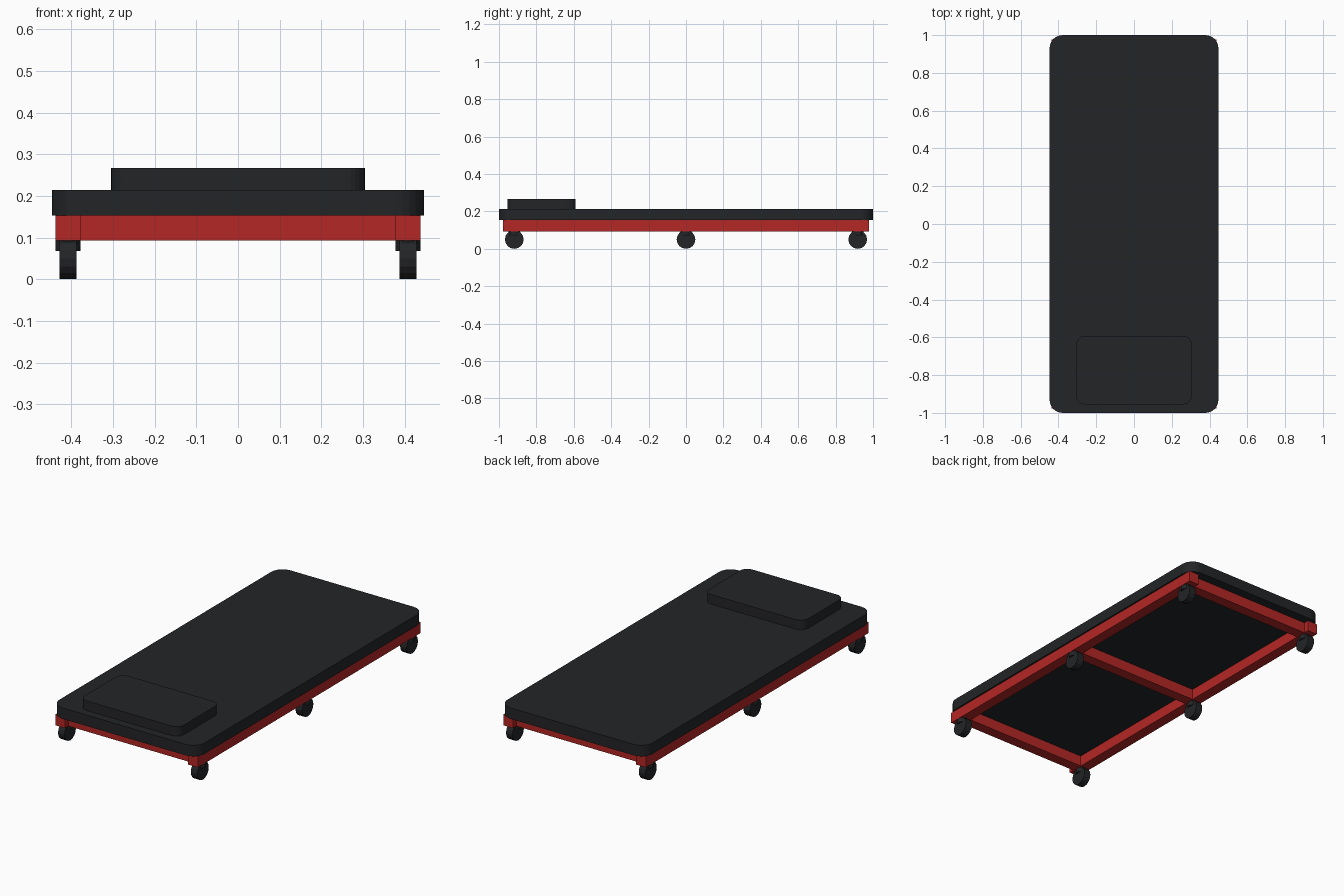
import bpy, math

if "Cube" in bpy.data.objects:
    bpy.data.objects.remove(bpy.data.objects["Cube"])

def material(name, color):
    m = bpy.data.materials.new(name)
    m.diffuse_color = color
    m.use_nodes = True
    m.node_tree.nodes["Principled BSDF"].inputs["Base Color"].default_value = m.diffuse_color
    return m

BLACK = material("black_vinyl", (0.017, 0.018, 0.02, 1))
RED = material("red_paint", (0.45, 0.02, 0.018, 1))

def box(name, x, y, z, mat, radius=0.0):
    """Box from (min, max) ranges, optionally with rounded vertical corners."""
    spans = (x, y, z)
    bpy.ops.mesh.primitive_cube_add(size=1, location=[(a + b) / 2 for a, b in spans])
    ob = bpy.context.object
    ob.name = name
    ob.scale = [b - a for a, b in spans]
    bpy.ops.object.transform_apply(location=False, rotation=False, scale=True)
    ob.data.materials.append(mat)
    if radius:
        weights = ob.data.attributes.new("bevel_weight_edge", 'FLOAT', 'EDGE')
        for e in ob.data.edges:
            a, b = (ob.data.vertices[i].co for i in e.vertices)
            weights.data[e.index].value = float(abs(a.z - b.z) > 1e-4)
        bev = ob.modifiers.new("round_corners", 'BEVEL')
        bev.limit_method = 'WEIGHT'
        bev.width = radius
        bev.segments = 6
    return ob

def cylinder(name, r, depth, loc, mat, rot=(0, 0, 0)):
    bpy.ops.mesh.primitive_cylinder_add(vertices=16, radius=r, depth=depth,
                                        location=loc, rotation=rot)
    ob = bpy.context.object
    ob.name = name
    ob.data.materials.append(mat)
    return ob

# Padded deck and headrest
box("pad", (-0.447, 0.447), (-1, 1), (0.153, 0.214), BLACK, 0.07)
box("headrest", (-0.305, 0.305), (-0.955, -0.592), (0.214, 0.267), BLACK, 0.045)

# Cross rails between the side rails
for label, y in (("front", -0.918), ("middle", 0), ("back", 0.918)):
    box(label + "_cross_rail", (-0.378, 0.378), (y - 0.03, y + 0.03), (0.093, 0.153), RED)

# Side rails, each with three casters
for side, s in (("left", -1), ("right", 1)):
    cx = s * 0.408
    box(side + "_rail", (cx - 0.03, cx + 0.03), (-0.978, 0.978), (0.093, 0.153), RED)
    for label, y in (("front", -0.918), ("middle", 0), ("back", 0.918)):
        cylinder(f"{side}_{label}_caster_mount", 0.03, 0.025, (cx, y, 0.0805), BLACK)
        cylinder(f"{side}_{label}_wheel", 0.05, 0.04, (cx, y, 0.05), BLACK,
                 (0, math.pi / 2, 0))
